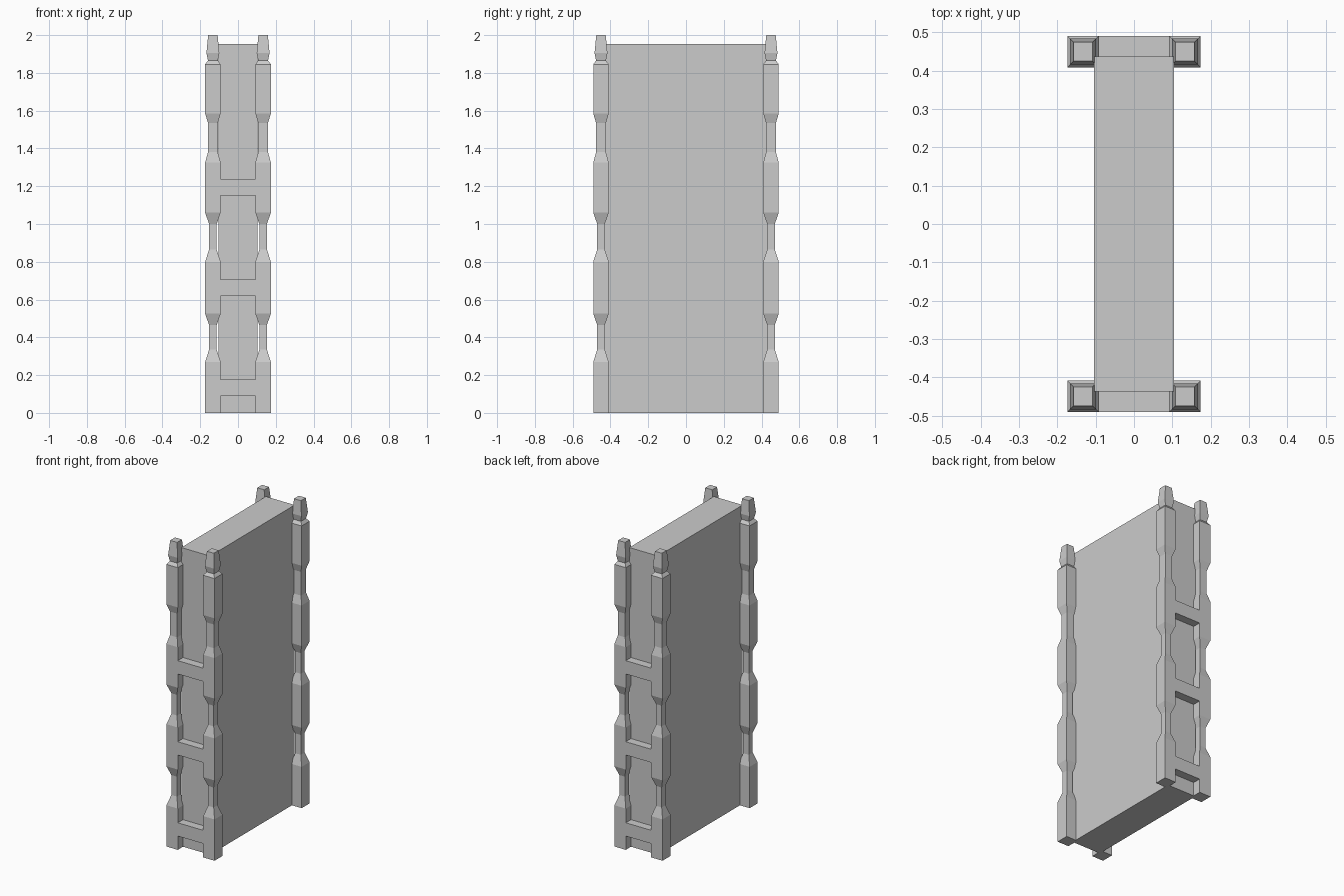
import bpy
import bmesh

cube = bpy.data.objects.get("Cube")
if cube:
    bpy.data.objects.remove(cube, do_unlink=True)

grey = bpy.data.materials.new("plain_grey")
grey.use_nodes = True
colour = (0.6, 0.6, 0.6, 1)
grey.diffuse_color = colour
grey.node_tree.nodes["Principled BSDF"].inputs["Base Color"].default_value = colour


def finish(name, bm):
    bmesh.ops.recalc_face_normals(bm, faces=bm.faces[:])
    mesh = bpy.data.meshes.new(name)
    bm.to_mesh(mesh)
    bm.free()
    mesh.materials.append(grey)
    obj = bpy.data.objects.new(name, mesh)
    bpy.context.collection.objects.link(obj)
    return obj


def box(name, x, y0, y1, z0, z1):
    """Box spanning -x..x, y0..y1 and z0..z1."""
    bm = bmesh.new()
    bmesh.ops.create_cube(bm, size=1)
    for v in bm.verts:
        v.co = (v.co.x * 2 * x, y1 if v.co.y > 0 else y0, z1 if v.co.z > 0 else z0)
    return finish(name, bm)


def turned_post(name, cx, cy, profile):
    """Square section swept up through (half width, height) steps."""
    bm = bmesh.new()
    rings = [[bm.verts.new((cx + sx * h, cy + sy * h, z))
              for sx, sy in ((-1, -1), (1, -1), (1, 1), (-1, 1))]
             for h, z in profile]
    for low, high in zip(rings, rings[1:]):
        for i in range(4):
            j = (i + 1) % 4
            bm.faces.new((low[i], low[j], high[j], high[i]))
    bm.faces.new(rings[0][::-1])
    bm.faces.new(rings[-1])
    return finish(name, bm)


# Square post with three narrowed waists and a small finial
WIDE = 0.041
profile = [(WIDE, 0)]
for waist, a, b, c, d in ((0.02, 0.27, 0.335, 0.465, 0.525),
                          (0.02, 0.8, 0.865, 1.0, 1.06),
                          (0.026, 1.325, 1.38, 1.535, 1.585)):
    profile += [(WIDE, a), (waist, b), (waist, c), (WIDE, d)]
profile += [(WIDE, 1.845), (0.03, 1.86), (0.026, 1.865), (0.034, 1.905), (0.025, 2.0)]

# Central slab
box("slab", 0.104, -0.437, 0.437, 0, 1.953)

# Corner posts and the cross rails joining each pair
for end, s in (("front", -1), ("back", 1)):
    for side, t in (("left", 1), ("right", -1)):
        turned_post(f"{end}_{side}_post", t * 0.133, s * 0.45, profile)
    for level, z in (("lower", 0.09), ("middle", 0.62), ("upper", 1.15)):
        y0, y1 = sorted((s * 0.43, s * 0.491))
        box(f"{end}_{level}_rail", 0.1, y0, y1, z, z + 0.087)
